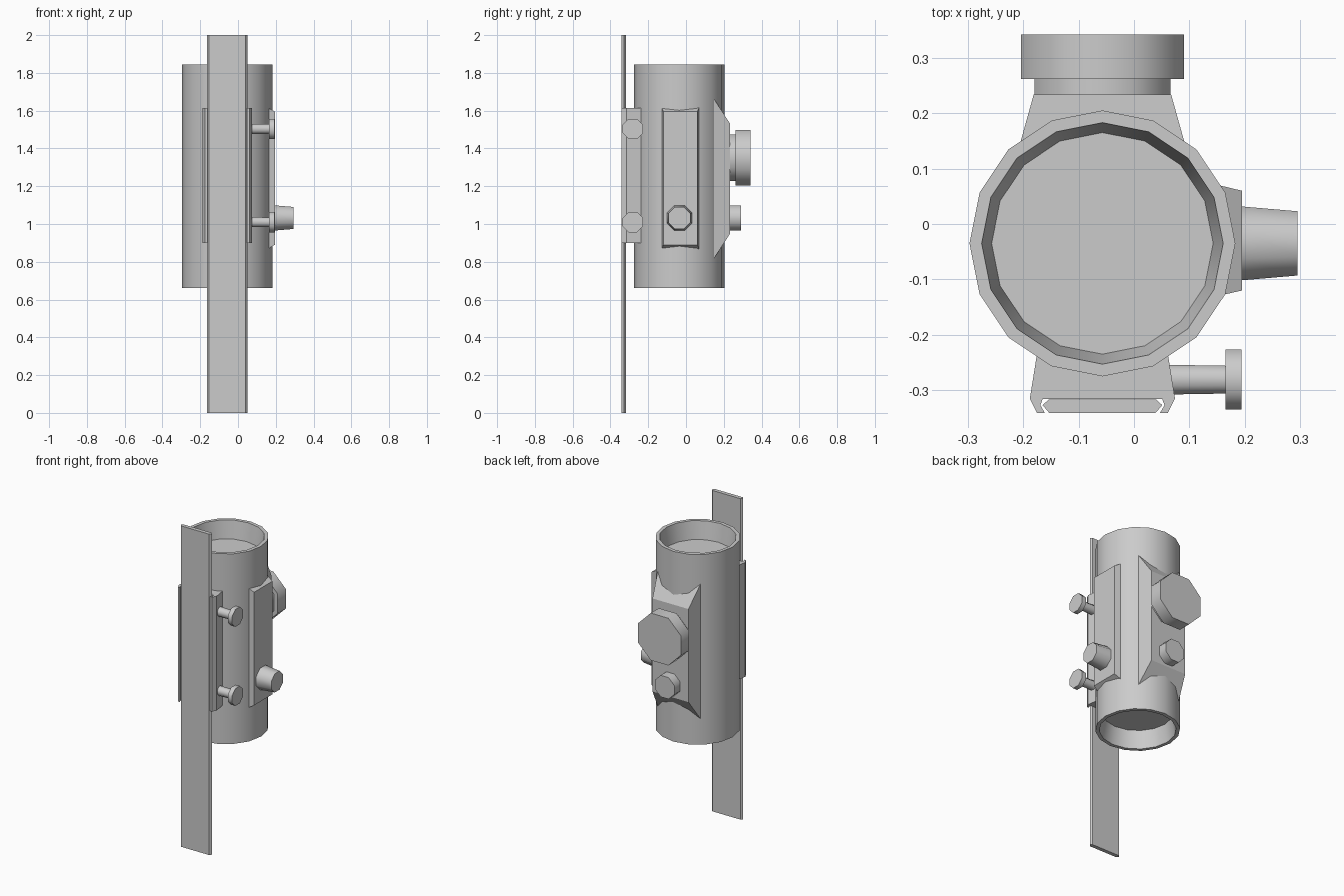
import bpy, bmesh, math
from mathutils import Matrix, Vector

if "Cube" in bpy.data.objects:
    bpy.data.objects.remove(bpy.data.objects["Cube"], do_unlink=True)

grey = bpy.data.materials.new("plain grey")
grey.use_nodes = True
COLOUR = (0.6, 0.6, 0.6, 1)
grey.diffuse_color = COLOUR
grey.node_tree.nodes["Principled BSDF"].inputs["Base Color"].default_value = COLOUR

CX, CY = -0.057, -0.035          # axis of the tube
Z_LOW, Z_HIGH = 0.66, 1.845      # ends of the tube
TO_LEFT = Matrix.Rotation(math.pi / 2, 4, 'Y')     # local z -> +x
TO_BACK = Matrix.Rotation(-math.pi / 2, 4, 'X')    # local z -> +y


def finish(name, bm, smooth_angle=None):
    bmesh.ops.recalc_face_normals(bm, faces=bm.faces)
    mesh = bpy.data.meshes.new(name)
    bm.to_mesh(mesh)
    bm.free()
    mesh.materials.append(grey)
    obj = bpy.data.objects.new(name, mesh)
    bpy.context.collection.objects.link(obj)
    if smooth_angle:
        bpy.ops.object.select_all(action='DESELECT')
        obj.select_set(True)
        bpy.context.view_layer.objects.active = obj
        bpy.ops.object.shade_smooth_by_angle(angle=math.radians(smooth_angle))
    return obj


def lathe(name, profile, sides, place, turn=Matrix(), phase=0.0, angle=50):
    """Spin (radius, height) points about local z and cap both ends."""
    bm = bmesh.new()
    rings = []
    for r, h in profile:
        ring = []
        for i in range(sides):
            a = 2 * math.pi * (i + phase) / sides
            ring.append(bm.verts.new((r * math.cos(a), r * math.sin(a), h)))
        rings.append(ring)
    for low, high in zip(rings, rings[1:]):
        for i in range(sides):
            j = (i + 1) % sides
            bm.faces.new((low[i], low[j], high[j], high[i]))
    bm.faces.new(rings[0])
    bm.faces.new(rings[-1])
    bm.transform(Matrix.Translation(place) @ turn)
    return finish(name, bm, angle)


def knob(name, profile, place, turn):
    """Eight-sided knob with flat sides toward the axes."""
    grow = 1 / math.cos(math.pi / 8)
    return lathe(name, [(r * grow, h) for r, h in profile], 8, place, turn, 0.5)


def prism(name, outline, low, high):
    """Extrude an (x, y) outline along z."""
    bm = bmesh.new()
    face = bm.faces.new([bm.verts.new((x, y, low)) for x, y in outline])
    out = bmesh.ops.extrude_face_region(bm, geom=[face])
    moved = [v for v in out["geom"] if isinstance(v, bmesh.types.BMVert)]
    bmesh.ops.translate(bm, verts=moved, vec=(0, 0, high - low))
    return finish(name, bm)


def pad(name, base, top):
    """Tapered block between two lists of four corners."""
    bm = bmesh.new()
    a = [bm.verts.new(p) for p in base]
    b = [bm.verts.new(p) for p in top]
    bm.faces.new(a)
    bm.faces.new(b)
    for i in range(4):
        j = (i + 1) % 4
        bm.faces.new((a[i], a[j], b[j], b[i]))
    return finish(name, bm)


def mirrored(half):
    """Complete an outline given as (half width, y) from its right half."""
    return [(CX + w, y) for w, y in half] + [(CX - w, y) for w, y in reversed(half)]


# Tube with recessed lenses at both ends
DEPTH = 0.11
lathe("sight_tube", [
    (0.2, Z_LOW + DEPTH), (0.218, Z_LOW), (0.24, Z_LOW),
    (0.24, Z_HIGH), (0.218, Z_HIGH), (0.2, Z_HIGH - DEPTH)],
    16, (CX, CY, 0), angle=30)

# Long dovetail rail and the clamp that grips it
prism("rail", mirrored([(0.097, -0.317), (0.108, -0.327), (0.096, -0.341)]), 0, 2)
prism("rail_clamp", mirrored([
    (0.11, -0.2), (0.119, -0.24), (0.131, -0.315), (0.118, -0.341),
    (0.104, -0.341), (0.112, -0.327), (0.108, -0.316)]), 0.9, 1.613)

# Side pad and back pad on the tube
def side_corners(x, y0, y1, z0, z1):
    return [(x, y0, z0), (x, y1, z0), (x, y1, z1), (x, y0, z1)]

def back_corners(y, w, z0, z1):
    return [(CX - w, y, z0), (CX + w, y, z0), (CX + w, y, z1), (CX - w, y, z1)]

pad("side_pad", side_corners(0.12, -0.137, 0.078, 0.845, 1.637),
    side_corners(0.195, -0.12, 0.06, 0.89, 1.595))
pad("back_pad", back_corners(0.13, 0.153, 0.79, 1.69),
    back_corners(0.234, 0.124, 0.95, 1.53))

# Adjustment knobs
knob("side_knob", [(0.067, 0), (0.058, 0.105)], (0.19, CY, 1.032), TO_LEFT)
knob("small_back_knob", [(0.067, 0), (0.067, 0.062)], (CX, 0.23, 1.032), TO_BACK)
knob("large_knob_neck", [(0.123, 0), (0.123, 0.035)], (CX, 0.23, 1.35), TO_BACK)
knob("large_back_knob", [(0.147, 0), (0.147, 0.08)], (CX, 0.262, 1.35), TO_BACK)

# Clamp screws
for label, z in (("lower", 1.01), ("upper", 1.503)):
    knob(label + "_screw_shaft", [(0.027, 0), (0.025, 0.12)], (0.05, -0.281, z), TO_LEFT)
    knob(label + "_screw_head", [(0.054, 0), (0.054, 0.029)], (0.165, -0.281, z), TO_LEFT)
